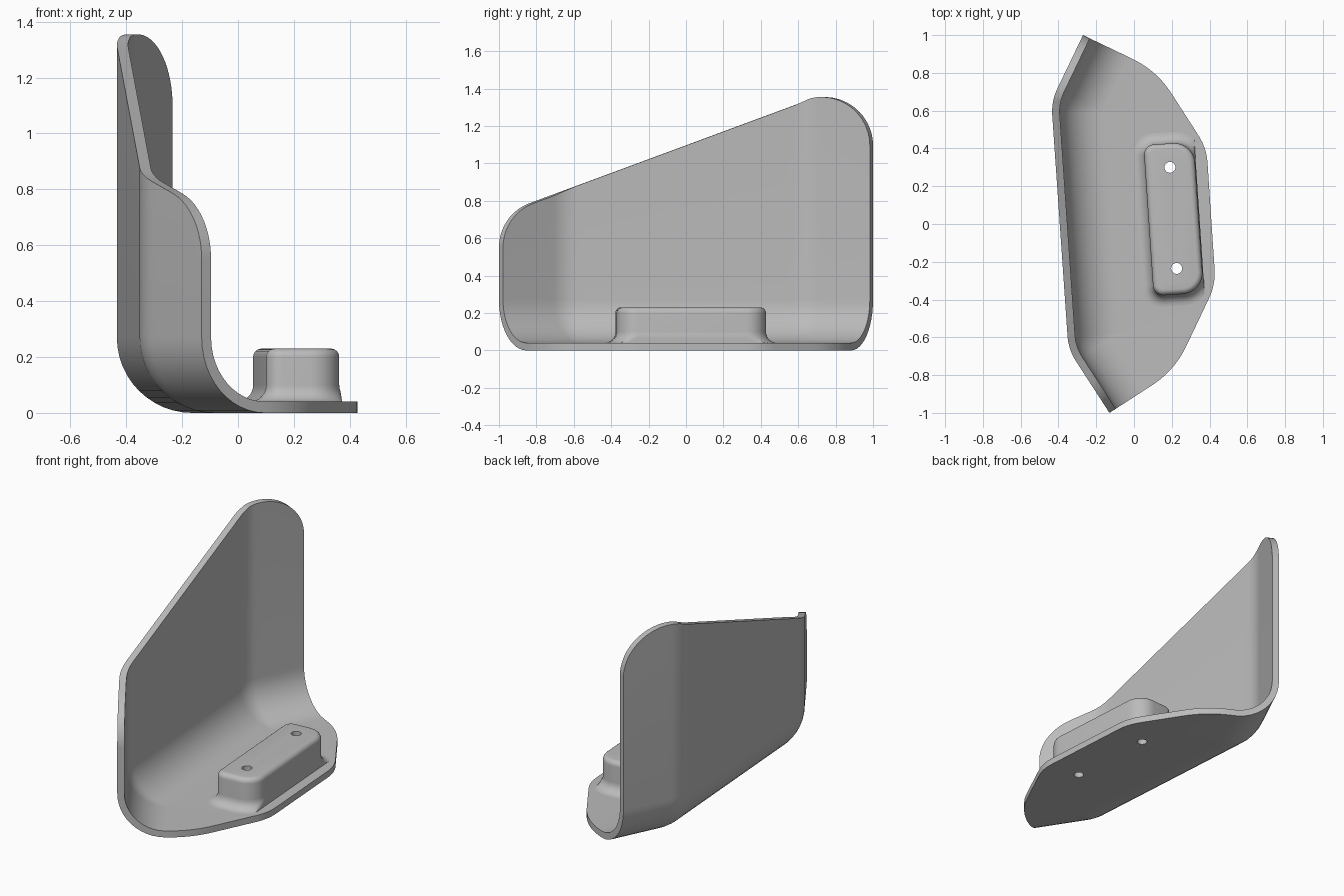
import bpy, bmesh
from math import pi, sin, cos, tan, sqrt
from mathutils import Vector, Matrix

cube = bpy.data.objects.get("Cube")
if cube:
    bpy.data.objects.remove(cube)

THICK = 0.04      # sheet thickness
BEND = 0.27       # outer radius between wall and floor

grey = bpy.data.materials.new("plain grey")
grey.use_nodes = True
grey.diffuse_color = (0.5, 0.5, 0.5, 1)
grey.node_tree.nodes["Principled BSDF"].inputs["Base Color"].default_value = (0.5, 0.5, 0.5, 1)


def rounded(corners, radii, steps=10):
    """Open path with rounded inner corners, as (point, tangent) pairs."""
    pts = [Vector(c) for c in corners]
    out = [(pts[0], (pts[1] - pts[0]).normalized())]
    for a, b, c, r in zip(pts, pts[1:], pts[2:], radii):
        d0, d1 = (b - a).normalized(), (c - b).normalized()
        turn = d0.angle_signed(d1)          # clockwise positive
        start = b - d0 * r * tan(abs(turn) / 2)
        side = 1 if turn > 0 else -1
        normal = Vector((d0.y, -d0.x)) * side
        centre = start + normal * r
        for k in range(steps + 1):
            rot = Matrix.Rotation(-turn * k / steps, 2)
            out.append((centre - rot @ normal * r, rot @ d0))
    out.append((pts[-1], (pts[-1] - pts[-2]).normalized()))
    return out


def resample(points, count):
    """Evenly spaced points along a polyline."""
    lengths = [0]
    for a, b in zip(points, points[1:]):
        lengths.append(lengths[-1] + (b - a).length)
    out, i = [], 0
    for k in range(count):
        s = lengths[-1] * k / (count - 1)
        while i < len(points) - 2 and lengths[i + 1] < s:
            i += 1
        f = (s - lengths[i]) / (lengths[i + 1] - lengths[i])
        out.append(points[i].lerp(points[i + 1], min(f, 1)))
    return out


def make_object(name, bm):
    mesh = bpy.data.meshes.new(name)
    bm.to_mesh(mesh)
    bm.free()
    mesh.materials.append(grey)
    obj = bpy.data.objects.new(name, mesh)
    bpy.context.collection.objects.link(obj)
    return obj


def activate(obj):
    bpy.ops.object.select_all(action="DESELECT")
    obj.select_set(True)
    bpy.context.view_layer.objects.active = obj


def top_height(y):
    """Sloping top edge with a rounded corner at each end."""
    if y < -0.84:
        return 0.55 + 0.25 * sqrt(max(0, 1 - ((y + 0.76) / 0.24) ** 2))
    if y > 0.657:
        return 1.095 + 0.26 * sqrt(max(0, 1 - ((y - 0.74) / 0.26) ** 2))
    return 0.786 + 0.37 * (y + 0.84)


# Wall path in plan, subdivided along its straight runs
front_end, back_end = Vector((-0.13, -1)), Vector((-0.27, 1))
bends = rounded([front_end, (-0.347, -0.665), (-0.438, 0.65), back_end], [0.28, 0.28])
path = []
for i, ((p, d), (q, e)) in enumerate(zip(bends, bends[1:])):
    first, last = i == 0, i == len(bends) - 2
    n = 16 if first or last else 24 if (q - p).length > 0.3 else 1
    for k in range(n):
        u = k / n
        u = u * u if first else 1 - (1 - u) ** 2 if last else u
        path.append((p.lerp(q, u), d))
path.append(bends[-1])


def inward(d):
    return Vector((d.y, -d.x))


# Free edge of the floor
edge_start = front_end + inward(path[0][1]) * BEND
edge_end = back_end + inward(path[-1][1]) * BEND
edge = rounded([edge_start, (0.216, -0.775), (0.432, -0.32), (0.384, 0.403),
                (0.122, 0.81), edge_end], [0.5, 0.3, 0.3, 0.5])
edge = resample([p for p, d in edge], len(path))

# Bent sheet: wall, bend and floor in one surface
bm = bmesh.new()
columns = []
for (p, d), rim in zip(path, edge):
    n = inward(d)
    column = [(p.x, p.y, top_height(p.y))]
    for k in range(13):
        a = pi / 2 * k / 12
        q = p + n * BEND * (1 - cos(a))
        column.append((q.x, q.y, BEND * (1 - sin(a))))
    column.append((rim.x, rim.y, 0))
    columns.append([bm.verts.new(c) for c in column])
for a, b in zip(columns, columns[1:]):
    for j in range(len(a) - 1):
        bm.faces.new((a[j], b[j], b[j + 1], a[j + 1]))
bmesh.ops.remove_doubles(bm, verts=bm.verts, dist=0.0005)
sheet = make_object("bent_sheet", bm)
solid = sheet.modifiers.new("thickness", "SOLIDIFY")
solid.thickness = THICK
solid.offset = -1
solid.use_even_offset = True

# Mounting block with a rounded top and a flared foot, flat on its outer side
HALF_X, HALF_Y = 0.133, 0.4
place = Matrix.Translation((0.21, 0.027, 0)) @ Matrix.Rotation(0.0675, 4, "Z")


def block_ring(grow, z):
    ring = []
    for quarter, (sx, sy, r) in enumerate([(1, 1, 0.11), (-1, 1, 0.055),
                                           (-1, -1, 0.055), (1, -1, 0.11)]):
        for k in range(11):
            a = (quarter + k / 10) * pi / 2
            x = sx * (HALF_X - r) + (r + grow) * cos(a)
            y = sy * (HALF_Y - r) + (r + grow) * sin(a)
            ring.append(bm.verts.new(place @ Vector((min(x, HALF_X + 0.004), y, z))))
    return ring


FLARE, ROUND, TOP = 0.06, 0.03, 0.23
bm = bmesh.new()
rings = [block_ring(FLARE, THICK / 2)]
for k in range(9):
    a = pi / 2 * k / 8
    rings.append(block_ring(FLARE * (1 - sin(a)), THICK + FLARE * (1 - cos(a))))
for k in range(7):
    a = pi / 2 * k / 6
    rings.append(block_ring(ROUND * (cos(a) - 1), TOP + ROUND * (sin(a) - 1)))
for a, b in zip(rings, rings[1:]):
    for j in range(len(a)):
        m = (j + 1) % len(a)
        bm.faces.new((a[j], a[m], b[m], b[j]))
bm.faces.new(rings[-1])
bm.faces.new(rings[0][::-1])
bmesh.ops.remove_doubles(bm, verts=bm.verts, dist=0.0001)
bmesh.ops.recalc_face_normals(bm, faces=bm.faces)
block = make_object("mounting_block", bm)

# Two screw holes through block and floor
bm = bmesh.new()
for x, y in [(0.19, 0.3), (0.226, -0.235)]:
    bmesh.ops.create_cone(bm, cap_ends=True, segments=32, radius1=0.029, radius2=0.029,
                          depth=1, matrix=Matrix.Translation((x, y, 0.1)))
cutter = make_object("hole_cutter", bm)
cutter.hide_render = True

for obj in (sheet, block):
    cut = obj.modifiers.new("holes", "BOOLEAN")
    cut.operation = "DIFFERENCE"
    cut.solver = "EXACT"
    cut.object = cutter
    activate(obj)
    for name in [m.name for m in obj.modifiers]:
        bpy.ops.object.modifier_apply(modifier=name)
    bpy.ops.object.shade_smooth_by_angle(angle=pi / 6)
bpy.data.objects.remove(cutter)
